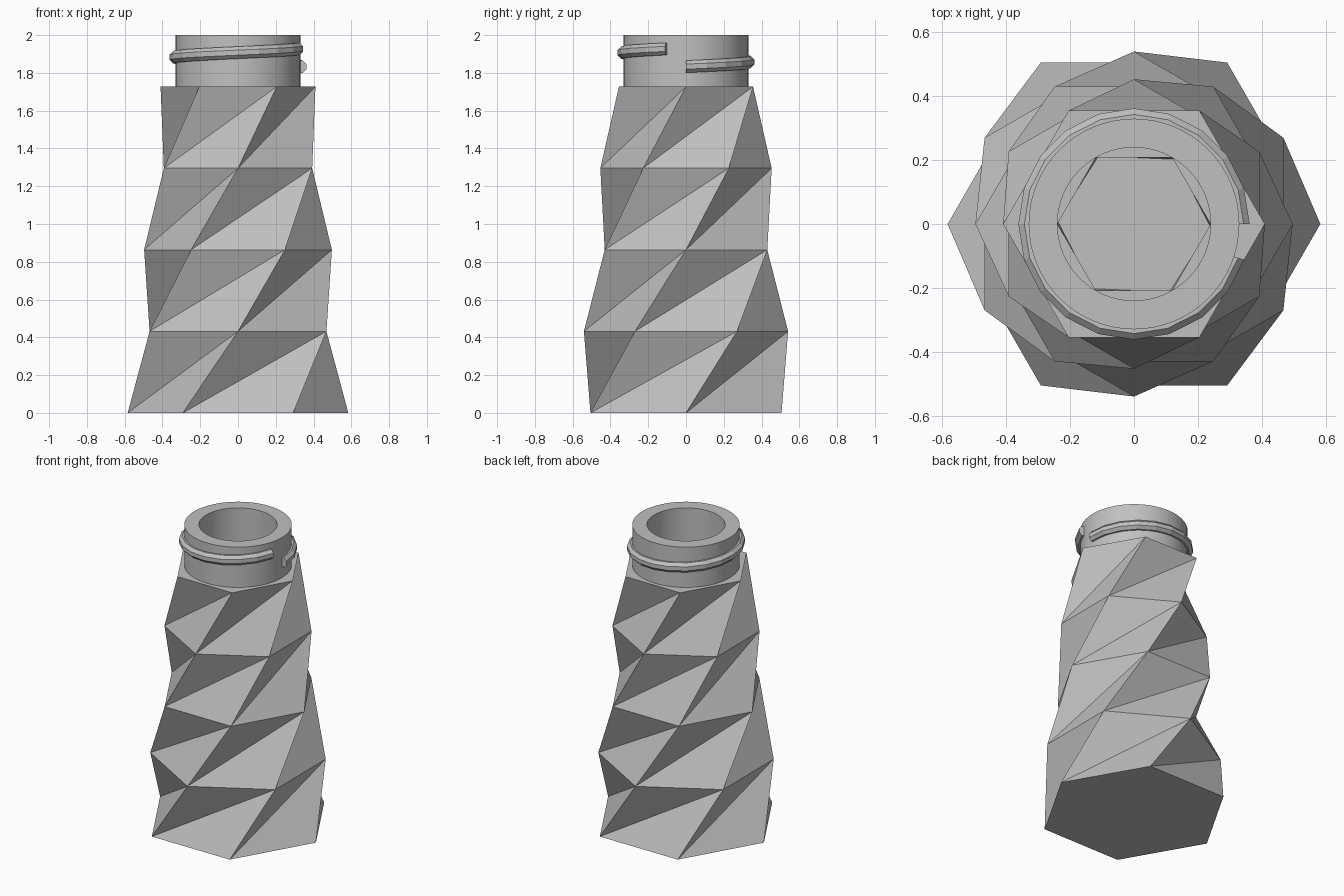
import bpy, bmesh
from math import sin, cos, radians

cube = bpy.data.objects.get("Cube")
if cube:
    bpy.data.objects.remove(cube)

GREY = (0.53, 0.53, 0.53, 1)
mat = bpy.data.materials.new("plain grey")
mat.use_nodes = True
mat.diffuse_color = GREY
mat.node_tree.nodes["Principled BSDF"].inputs["Base Color"].default_value = GREY


def polar(r, degrees, z):
    a = radians(degrees)
    return (r * cos(a), r * sin(a), z)


def finish(bm, name):
    bmesh.ops.recalc_face_normals(bm, faces=bm.faces[:])
    mesh = bpy.data.meshes.new(name)
    bm.to_mesh(mesh)
    bm.free()
    mesh.materials.append(mat)
    obj = bpy.data.objects.new(name, mesh)
    bpy.context.collection.objects.link(obj)
    return obj


# Twisted body: six-sided rings, each turned half a side, with slanted creases
SIDES, LAYERS = 6, 4
TOP = 1.727
rings = []
for k in range(LAYERS + 1):
    rings.append((0.584 - 0.0435 * k, TOP * k / LAYERS, 30 * k))
rings.append((0.24, TOP, 30 * LAYERS))              # rim of the pocket
rings.append((0.24, TOP - 0.035, 30 * LAYERS - 2.4))  # floor of the pocket

bm = bmesh.new()
loops = [[bm.verts.new(polar(r, turn + 360 * i / SIDES, z)) for i in range(SIDES)]
         for r, z, turn in rings]
for k, (low, high) in enumerate(zip(loops, loops[1:])):
    for i in range(SIDES):
        j = (i + 1) % SIDES
        if k == LAYERS:
            bm.faces.new((low[i], low[j], high[j], high[i]))
        else:
            bm.faces.new((low[i], low[j], high[j]))
            bm.faces.new((low[i], high[j], high[i]))
bm.faces.new(loops[0][::-1])
bm.faces.new(loops[-1])
finish(bm, "twisted_body")

# Neck: a smooth open tube
STEPS = 64
profile = [(0.33, TOP), (0.33, 2), (0.24, 2), (0.24, TOP)]
bm = bmesh.new()
loops = [[bm.verts.new(polar(r, 360 * i / STEPS, z)) for i in range(STEPS)]
         for r, z in profile]
for k in range(len(loops)):
    a, b = loops[k], loops[(k + 1) % len(loops)]
    for i in range(STEPS):
        j = (i + 1) % STEPS
        bm.faces.new((a[i], a[j], b[j], b[i]))
neck = finish(bm, "neck")
bpy.context.view_layer.objects.active = neck
neck.select_set(True)
bpy.ops.object.shade_smooth_by_angle(angle=radians(30))

# Screw thread: an eight-sided bead climbing almost one turn around the neck
SEGMENTS, BEAD = 19, 8
bm = bmesh.new()
loops = []
for s in range(SEGMENTS + 1):
    z = 1.833 + 0.094 * s / SEGMENTS
    loop = []
    for i in range(BEAD):
        a = radians(360 * (i + 0.5) / BEAD)
        loop.append(bm.verts.new(polar(0.33 + 0.035 * cos(a), 18 * s, z + 0.035 * sin(a))))
    loops.append(loop)
for a, b in zip(loops, loops[1:]):
    for i in range(BEAD):
        j = (i + 1) % BEAD
        bm.faces.new((a[i], a[j], b[j], b[i]))
bm.faces.new(loops[0])
bm.faces.new(loops[-1])
finish(bm, "screw_thread")
